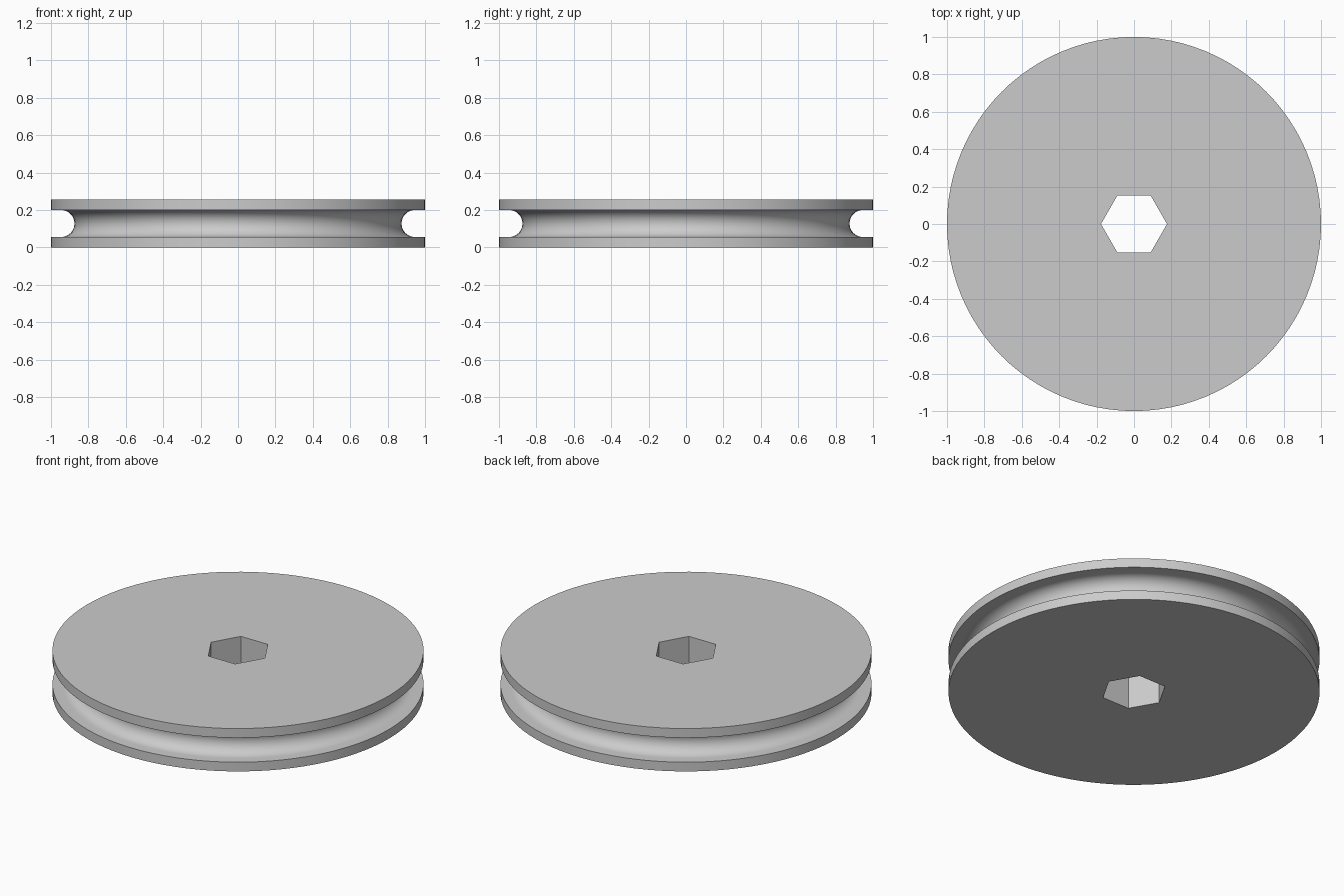
import bpy
import bmesh
from math import pi, sin, cos, radians

cube = bpy.data.objects.get("Cube")
if cube:
    bpy.data.objects.remove(cube, do_unlink=True)

SEGMENTS = 96          # multiple of six, so the bore corners fall on a step
ARC_STEPS = 20
HEIGHT = 0.255
RIM_RADIUS = 1.0
GROOVE_RADIUS = 0.0725
GROOVE_CENTRE = 0.947
BORE_APOTHEM = 0.153


def bore_radius(angle):
    """Distance from the axis to the hexagonal bore, corners on the x axis."""
    return BORE_APOTHEM / cos(angle % (pi / 3) - pi / 6)


def section(angle):
    """Closed cross-section of the wheel as (radius, z) points."""
    mid = HEIGHT / 2
    inner = bore_radius(angle)
    points = [(inner, 0), (RIM_RADIUS, 0), (RIM_RADIUS, mid - GROOVE_RADIUS)]
    for i in range(ARC_STEPS + 1):
        t = pi * i / ARC_STEPS
        points.append((GROOVE_CENTRE - GROOVE_RADIUS * sin(t),
                       mid - GROOVE_RADIUS * cos(t)))
    points += [(RIM_RADIUS, mid + GROOVE_RADIUS), (RIM_RADIUS, HEIGHT), (inner, HEIGHT)]
    return points


# Grooved wheel: sweep the section around the axis
bm = bmesh.new()
rings = []
for s in range(SEGMENTS):
    a = 2 * pi * s / SEGMENTS
    rings.append([bm.verts.new((r * cos(a), r * sin(a), z)) for r, z in section(a)])
count = len(rings[0])
for s in range(SEGMENTS):
    here, there = rings[s], rings[(s + 1) % SEGMENTS]
    for i in range(count):
        j = (i + 1) % count
        bm.faces.new((here[i], there[i], there[j], here[j]))
bmesh.ops.recalc_face_normals(bm, faces=bm.faces)

mesh = bpy.data.meshes.new("pulley_wheel")
bm.to_mesh(mesh)
bm.free()
wheel = bpy.data.objects.new("pulley_wheel", mesh)
bpy.context.collection.objects.link(wheel)

# Plain grey material
grey = bpy.data.materials.new("light_grey")
grey.use_nodes = True
colour = (0.6, 0.6, 0.6, 1)
grey.diffuse_color = colour
grey.node_tree.nodes["Principled BSDF"].inputs["Base Color"].default_value = colour
mesh.materials.append(grey)

# Smooth groove and rim, sharp corners
bpy.ops.object.select_all(action='DESELECT')
wheel.select_set(True)
bpy.context.view_layer.objects.active = wheel
bpy.ops.object.shade_smooth_by_angle(angle=radians(30))
